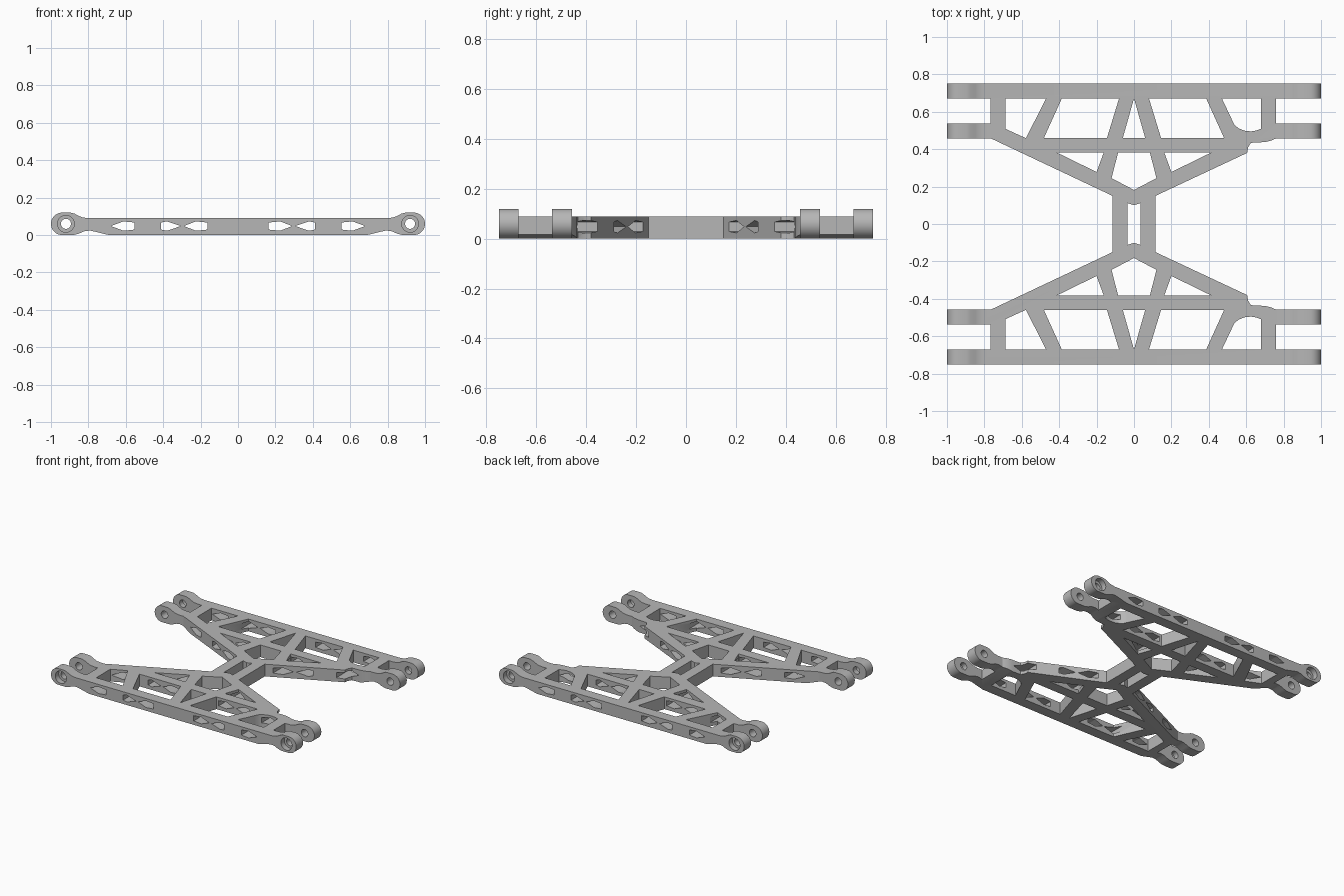
import bpy, bmesh, math
from mathutils import Vector

old = bpy.data.objects.get("Cube")
if old:
    bpy.data.objects.remove(old, do_unlink=True)

grey = bpy.data.materials.new("satin grey")
grey.use_nodes = True
grey.diffuse_color = (0.47, 0.47, 0.47, 1)
grey.node_tree.nodes["Principled BSDF"].inputs["Base Color"].default_value = (0.47, 0.47, 0.47, 1)


def prisms(name, shapes, axis):
    """Object made of closed prisms; each shape is (2D points, low, high)."""
    bm = bmesh.new()
    for pts, lo, hi in shapes:
        def place(p, d):
            return Vector((p[0], p[1], d)) if axis == "z" else Vector((p[0], d, p[1]))
        face = bm.faces.new([bm.verts.new(place(p, lo)) for p in pts])
        top = bmesh.ops.extrude_face_region(bm, geom=[face])["geom"]
        shift = place((0, 0), hi - lo)
        bmesh.ops.translate(bm, vec=shift, verts=[g for g in top if isinstance(g, bmesh.types.BMVert)])
    bmesh.ops.recalc_face_normals(bm, faces=bm.faces)
    mesh = bpy.data.meshes.new(name)
    bm.to_mesh(mesh)
    bm.free()
    mesh.materials.append(grey)
    ob = bpy.data.objects.new(name, mesh)
    bpy.context.collection.objects.link(ob)
    return ob


def combine(ob, cutter, operation):
    """Apply one boolean and discard its helper."""
    cutter.hide_render = True
    mod = ob.modifiers.new("cut", "BOOLEAN")
    mod.operation, mod.solver, mod.object = operation, "EXACT", cutter
    graph = bpy.context.evaluated_depsgraph_get()
    mesh = bpy.data.meshes.new_from_object(ob.evaluated_get(graph))
    ob.modifiers.clear()
    ob.data = mesh
    bpy.data.objects.remove(cutter, do_unlink=True)


def flip(pts, sx, sy):
    return [(x * sx, y * sy) for x, y in pts]


def circle(cx, cz, r, n=32):
    return [(cx + r * math.cos(2 * math.pi * i / n), cz + r * math.sin(2 * math.pi * i / n)) for i in range(n)]


# Plan outline: two wide arms joined by a narrow neck
half = [(0.114, 0.15), (0.605, 0.38), (0.61, 0.41), (0.625, 0.434), (0.70, 0.438), (0.735, 0.446),
        (0.76, 0.458), (1.05, 0.458), (1.05, 0.538), (0.76, 0.538), (0.76, 0.671), (1.05, 0.671),
        (1.05, 0.75), (-1.05, 0.75), (-1.05, 0.671), (-0.766, 0.671), (-0.766, 0.538),
        (-1.05, 0.538), (-1.05, 0.458), (-0.766, 0.458), (-0.114, 0.15)]
outline = half + flip(half, 1, -1)[::-1]
arm_frame = prisms("suspension_arm_frame", [(outline, -0.1, 0.3)], "z")

# Side profile with rounded lug ends
end = [(0.69, 0), (0.79, 0.024), (0.82, 0.021), (0.85, 0.008), (0.875, 0.001), (0.89, 0)]
end += [(0.94 + 0.06 * math.cos(a), 0.06 + 0.06 * math.sin(a))
        for a in (math.pi * (i / 16 - 0.5) for i in range(17))]
end += [(0.895, 0.12), (0.875, 0.115), (0.85, 0.102), (0.83, 0.094), (0.80, 0.09)]
profile = end + flip(end, -1, 1)[::-1]
combine(arm_frame, prisms("side_profile", [(profile, -1, 1)], "y"), "INTERSECT")

# Truss windows, cut from above
bay = [(-0.386, 0.671), (-0.08, 0.671), (-0.145, 0.459), (-0.482, 0.459)]
small = [(-0.413, 0.382), (-0.162, 0.382), (-0.2, 0.278)]
windows = [
    bay, flip(bay, -1, 1), small, flip(small, -1, 1),
    [(-0.686, 0.671), (-0.47, 0.671), (-0.578, 0.459), (-0.686, 0.508)],
    [(0, 0.671), (0.06, 0.459), (-0.06, 0.459)],
    [(-0.085, 0.382), (0.085, 0.382), (0.12, 0.245), (0, 0.182), (-0.12, 0.245)],
    [(0.47, 0.671), (0.68, 0.671), (0.68, 0.51), (0.655, 0.5), (0.625, 0.495), (0.59, 0.499),
     (0.56, 0.511), (0.537, 0.53), (0.525, 0.555)],
]
neck = [(0.036, 0.112), (0, 0.1), (-0.036, 0.112)]
cuts = [(flip(w, 1, s), -0.2, 0.4) for w in windows for s in (1, -1)]
cuts.append((neck + flip(neck, 1, -1)[::-1], -0.2, 0.4))
combine(arm_frame, prisms("window_cutter", cuts, "z"), "DIFFERENCE")


# Pointed lightening holes through the bars
def pointed(tip, peak, flat):
    return [(tip, 0.048), (peak, 0.073), (flat, 0.067), (flat, 0.029), (peak, 0.023)]


holes = [pointed(0.68, 0.612, 0.553), pointed(0.306, 0.38, 0.411), pointed(0.29, 0.225, 0.164)]
cuts = [(flip(h, s, 1), -1, 1) for h in holes for s in (1, -1)]
combine(arm_frame, prisms("lightening_cutter", cuts, "y"), "DIFFERENCE")

# Pin holes, with recesses on the outer faces
cuts = [(circle(s * 0.92, 0.06, 0.027), -1, 1) for s in (1, -1)]
combine(arm_frame, prisms("pin_cutter", cuts, "y"), "DIFFERENCE")
cuts = [(circle(s * 0.92, 0.06, 0.045), lo, lo + 0.2) for s in (1, -1) for lo in (-0.91, 0.71)]
combine(arm_frame, prisms("recess_cutter", cuts, "y"), "DIFFERENCE")

bpy.ops.object.select_all(action="DESELECT")
arm_frame.select_set(True)
bpy.context.view_layer.objects.active = arm_frame
bpy.ops.object.shade_smooth_by_angle(angle=math.radians(25))
